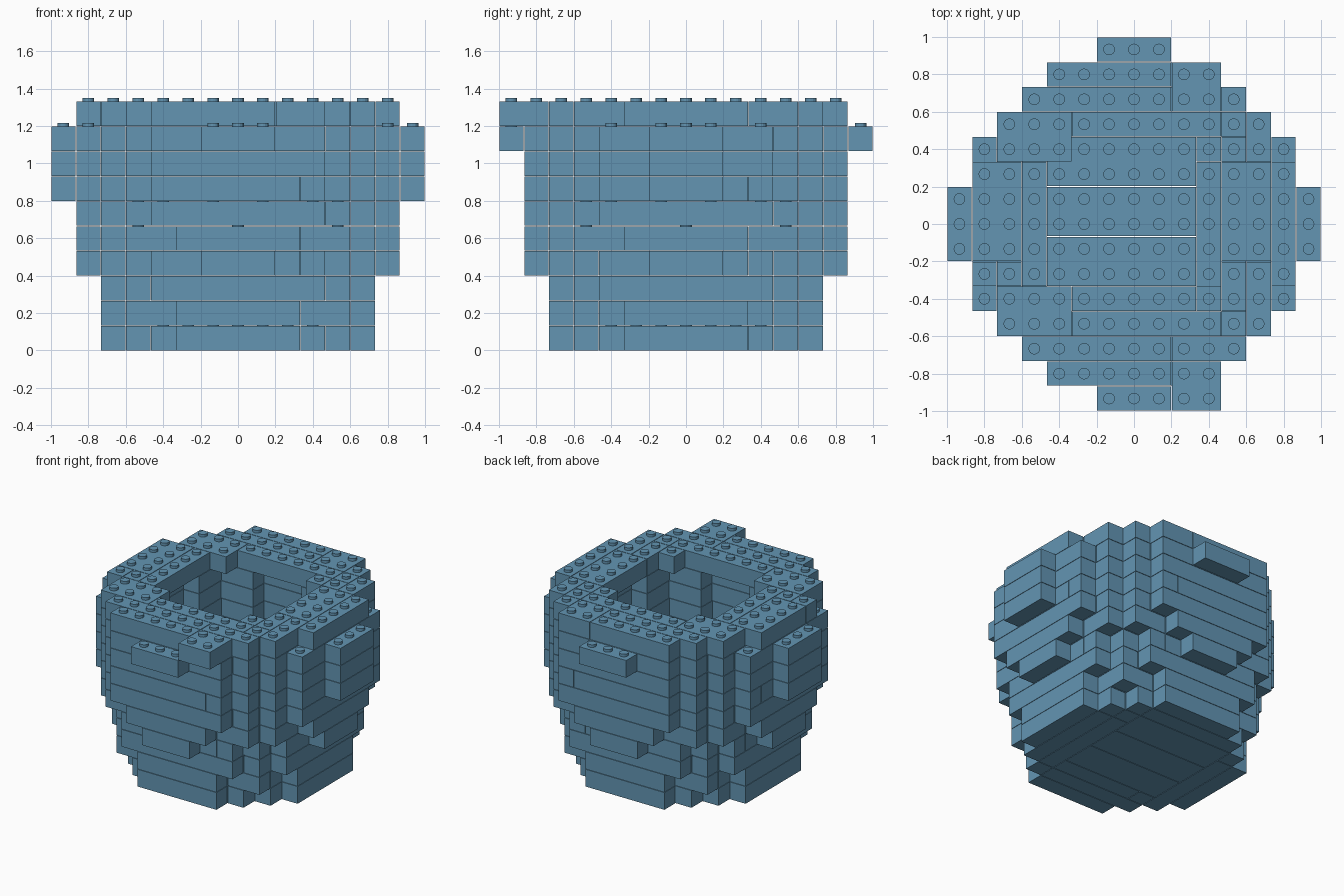
import bpy, bmesh
import math
from mathutils import Matrix, Vector

if "Cube" in bpy.data.objects:
    bpy.data.objects.remove(bpy.data.objects["Cube"])

U = 2 / 15           # brick module (width and height)
GAP = 0.002          # clearance on each brick side
STUD_R, STUD_H = 0.031, 0.02
OUTER = [5.5, 5.7, 5.9, 6.1, 6.5, 6.8, 6.8, 6.8, 6.8, 6.8]   # course radii in modules
INNER = [0, 3.7, 3.7, 3.7, 3.7, 4.05, 4.3, 4.3, 4.3, 3.7]    # cavity radii in modules

mat = bpy.data.materials.new("dusty blue")
mat.diffuse_color = (0.125, 0.30, 0.45, 1)
mat.use_nodes = True
mat.node_tree.nodes["Principled BSDF"].inputs["Base Color"].default_value = mat.diffuse_color


def disc(radius, reach=7):
    """Cells of a round plan on the brick grid."""
    r = range(-reach, reach + 1)
    return {(i, j) for i in r for j in r if math.hypot(i, j) < radius}


def course_cells(k):
    """Plan of one brick course."""
    cells = disc(OUTER[k], 5 if k < 3 else 6) - disc(INNER[k])
    if 6 <= k <= 8:                  # side handles
        cells |= {(s * 7, j) for s in (-1, 1) for j in (-1, 0, 1)}
    if k == 8:                       # front and back lips
        cells |= {(i, s * 7) for s in (-1, 1) for i in (-1, 0, 1)}
    if k == 9:                       # rim, with notched corners
        cells -= {(a, b) for a in (-6, 6) for b in (-3, 3)}
    return cells


def block(x0, x1, y0, y1):
    return {(i, j) for i in range(x0, x1 + 1) for j in range(y0, y1 + 1)}


def bricks(cells, k):
    """Split a course into bricks that follow the wall, bonded by alternating corners."""
    along_x = {c for c in cells if abs(c[1]) + (k % 2) * 0.5 > abs(c[0])}
    out = []
    for group, axis in ((along_x, 0), (cells - along_x, 1)):
        todo = set(group)
        while todo:
            c = min(todo, key=lambda p: (p[1 - axis], p[axis]))
            run = [c]
            while len(run) < 6 + k % 3:
                n = list(run[-1])
                n[axis] += 1
                if tuple(n) not in todo:
                    break
                run.append(tuple(n))
            todo -= set(run)
            out.append((run[0], run[-1]))
    return out


def add_brick(bm, a, b, k):
    lo = Vector(((a[0] - .5) * U + GAP, (a[1] - .5) * U + GAP, k * U))
    hi = Vector(((b[0] + .5) * U - GAP, (b[1] + .5) * U - GAP, (k + 1) * U - 0.003))
    m = Matrix.Translation((lo + hi) / 2) @ Matrix.Diagonal((*(hi - lo), 1))
    bmesh.ops.create_cube(bm, size=1, matrix=m)


def add_stud(bm, c, k):
    z = (k + 1) * U - 0.003
    bmesh.ops.create_cone(bm, cap_ends=True, segments=16, radius1=STUD_R,
                          radius2=STUD_R, depth=STUD_H,
                          matrix=Matrix.Translation((c[0] * U, c[1] * U, z + STUD_H / 2)))


def finish(bm, name):
    me = bpy.data.meshes.new(name)
    bm.to_mesh(me)
    bm.free()
    me.materials.append(mat)
    ob = bpy.data.objects.new(name, me)
    bpy.context.collection.objects.link(ob)


courses = [course_cells(k) for k in range(10)] + [set()]
courses[9] |= block(2, 3, -7, -6)
# large two-wide bricks: floor slabs, and the offset pair on the rim
large = {0: [(-3, 2, -2, -1), (-3, 2, 0, 1), (-3, 2, 2, 3)],
         9: [(2, 3, -7, -6), (2, 3, 5, 6), (-5, -3, 3, 4), (-5, -3, -4, -3),
             (4, 5, -1, 2), (-6, -5, -1, 2)]}

for k in range(10):
    bm = bmesh.new()
    plain = set(courses[k])
    for x0, x1, y0, y1 in large.get(k, []):
        add_brick(bm, (x0, y0), (x1, y1), k)
        plain -= block(x0, x1, y0, y1)
    for a, b in bricks(plain, k):
        add_brick(bm, a, b, k)
    finish(bm, "floor_bricks" if k == 0 else "rim_bricks" if k == 9 else f"wall_course_{k}")
    # studs wherever nothing sits on top
    exposed = courses[k] - courses[k + 1]
    if exposed:
        bm = bmesh.new()
        for c in sorted(exposed):
            add_stud(bm, c, k)
        finish(bm, f"studs_{k}")
